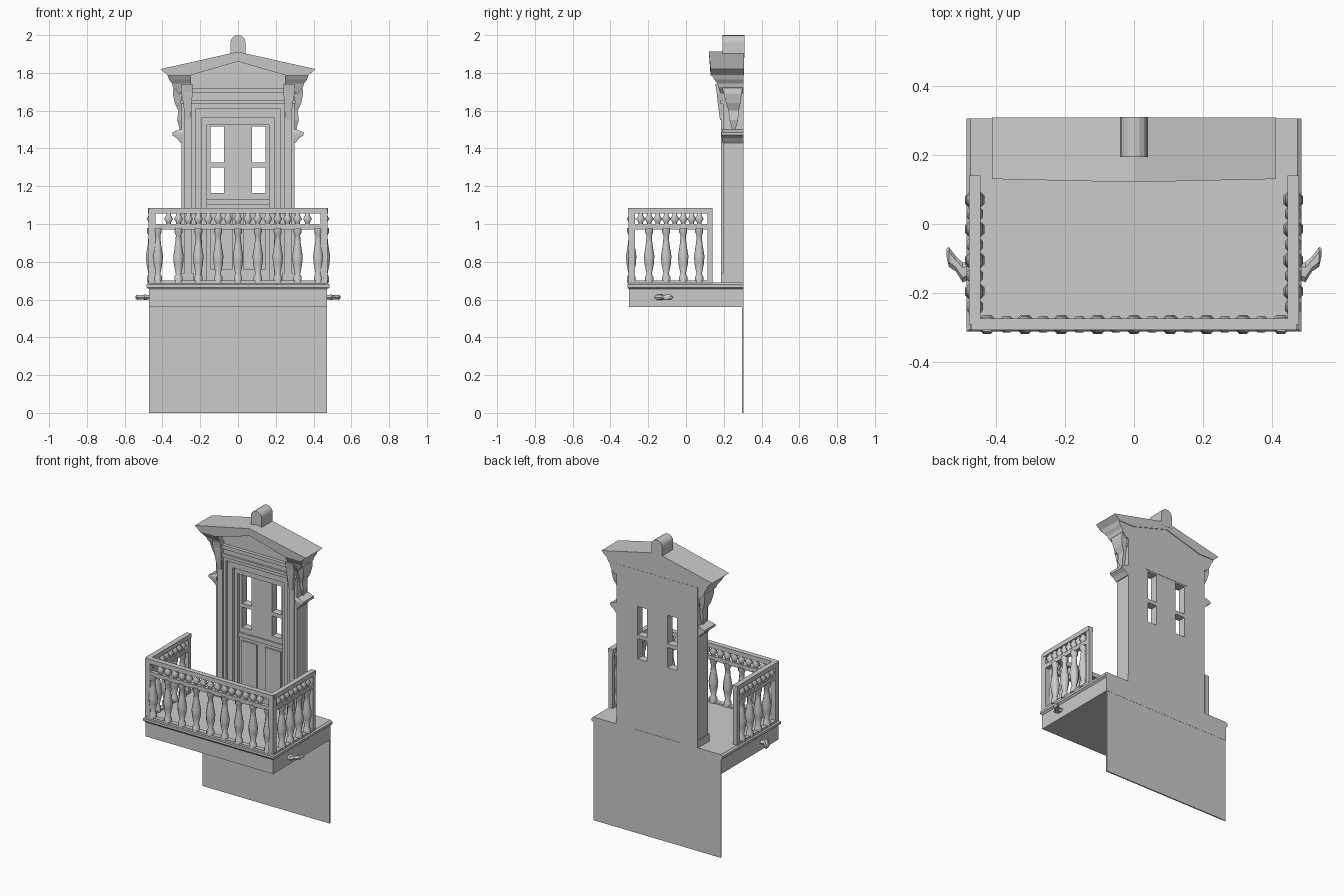
import bpy, bmesh, math

if "Cube" in bpy.data.objects:
    bpy.data.objects.remove(bpy.data.objects["Cube"])


def make(name, verts, faces):
    me = bpy.data.meshes.new(name)
    me.from_pydata(verts, [], faces)
    bm = bmesh.new()
    bm.from_mesh(me)
    bmesh.ops.recalc_face_normals(bm, faces=bm.faces)
    bm.to_mesh(me)
    bm.free()
    ob = bpy.data.objects.new(name, me)
    bpy.context.collection.objects.link(ob)
    return ob


def loft(name, sections):
    """Stack rings of equal vertex count, capped at both ends."""
    n = len(sections[0])
    verts = [p for s in sections for p in s]
    faces = [tuple(range(n)), tuple(range(len(verts) - n, len(verts)))]
    for k in range(len(sections) - 1):
        for i in range(n):
            j = (i + 1) % n
            faces.append((k*n + i, k*n + j, (k+1)*n + j, (k+1)*n + i))
    return make(name, verts, faces)


def rect(x0, x1, y0, y1, z):
    return [(x0, y0, z), (x1, y0, z), (x1, y1, z), (x0, y1, z)]


def box(name, x0, x1, y0, y1, z0, z1):
    return loft(name, [rect(x0, x1, y0, y1, z0), rect(x0, x1, y0, y1, z1)])


def prism(name, pts, y0, y1):
    return loft(name, [[(x, y, z) for x, z in pts] for y in (y0, y1)])


def lathe(name, x, y, profile, n=8):
    ob = loft(name, [[(x + r*math.cos(2*math.pi*(i+.5)/n), y + r*math.sin(2*math.pi*(i+.5)/n), z)
                      for i in range(n)] for r, z in profile])
    for p in ob.data.polygons:
        p.use_smooth = len(p.vertices) == 4
    return ob


def surround(name, xi, xo, zi, zo, y):
    """Door surround: two jambs and a header as one U-shaped prism."""
    prism(name, [(-xo, .68), (-xo, zo), (xo, zo), (xo, .68),
                 (xi, .68), (xi, zi), (-xi, zi), (-xi, .68)], y, .305)


# Wall plate below and balcony slab with a lipped edge
box("wall_plate", -.47, .47, .296, .304, 0, .57)
loft("balcony_slab", [rect(-a, a, -b, .305, z) for a, b, z in
                      [(.472, .303, .56), (.472, .303, .655), (.484, .31, .665),
                       (.484, .31, .68), (.472, .303, .69)]])

# Door leaf with four window openings
leaf = box("door_leaf", -.24, .24, .25, .303, .68, 1.6)
for s in (-1, 1):
    for z0, z1 in ((1.165, 1.3), (1.325, 1.515)):
        c = box("window_cutter", s*.11 - .035, s*.11 + .035, .1, .4, z0, z1)
        c.hide_render = True
        m = leaf.modifiers.new("window", 'BOOLEAN')
        m.object = c
        m.operation = 'DIFFERENCE'
        m.solver = 'EXACT'
        bpy.context.view_layer.objects.active = leaf
        bpy.ops.object.modifier_apply(modifier=m.name)
        bpy.data.objects.remove(c)
    # Lower door panels
    box("door_panel", min(s*.03, s*.145), max(s*.03, s*.145), .24, .252, .76, 1.08)
box("door_mid_rail", -.165, .165, .242, .252, 1.1, 1.13)

# Stepped surround
surround("outer_surround", .225, .30, 1.61, 1.76, .195)
surround("middle_surround", .19, .235, 1.565, 1.62, .213)
surround("inner_surround", .165, .2, 1.525, 1.58, .232)
for s in (-1, 1):
    x0, x1 = sorted((s*.245, s*.283))
    box("pilaster_strip", x0, x1, .186, .2, .73, 1.62)
    x0, x1 = sorted((s*.235, s*.303))
    box("pilaster_base", x0, x1, .184, .304, .68, .74)
box("entablature_lower", -.305, .305, .182, .3, 1.635, 1.655)
box("entablature_upper", -.305, .305, .172, .3, 1.695, 1.72)

# Pediment: recessed triangle under a thick gabled roof
prism("tympanum", [(-.31, 1.70), (.31, 1.70), (.31, 1.80), (0, 1.88), (-.31, 1.80)], .195, .304)
gable = [(-.41, 1.82), (0, 1.912), (.41, 1.82), (.37, 1.785),
         (.26, 1.785), (0, 1.86), (-.26, 1.785), (-.37, 1.785)]
loft("gabled_roof", [[(x, .13 - max(0, z - 1.82)*.1, z) for x, z in gable],
                     [(x, .308, z) for x, z in gable]])

# Finial with a rounded top
arc = [(.04*math.cos(math.pi*i/8), 1.96 + .04*math.sin(math.pi*i/8)) for i in range(9)]
prism("finial", [(-.04, 1.88), (.04, 1.88)] + arc, .193, .309)

# Capitals, scroll brackets and side ledges
for s in (-1, 1):
    def stack(name, rows):
        loft(name, [rect(*sorted((s*a, s*b)), c, d, z) for a, b, c, d, z in rows])
    stack("capital", [(.25, .315, .185, .304, 1.69), (.25, .345, .172, .304, 1.725),
                      (.25, .35, .165, .304, 1.745), (.25, .365, .15, .304, 1.765),
                      (.25, .375, .135, .304, 1.79)])
    stack("side_bracket", [(.29, .308, .245, .262, 1.5), (.29, .322, .23, .275, 1.55),
                           (.29, .316, .225, .28, 1.6), (.29, .335, .212, .288, 1.64),
                           (.29, .345, .2, .295, 1.69), (.29, .34, .19, .3, 1.73)])
    stack("front_bracket", [(.25, .28, .18, .2, 1.55), (.245, .29, .168, .2, 1.64),
                            (.24, .3, .162, .2, 1.7), (.24, .3, .155, .2, 1.74)])
    stack("side_ledge", [(.29, .305, .195, .304, 1.43), (.29, .325, .19, .304, 1.455),
                         (.29, .348, .188, .304, 1.47), (.29, .348, .188, .304, 1.485),
                         (.29, .31, .195, .304, 1.5)])

# Railing rails
for label, z0, z1, t in (("bottom", .685, .7, .016), ("middle", .972, 1.0, .013), ("top", 1.055, 1.085, .017)):
    box(label + "_rail_front", -.462 - t + .01, .462 + t - .01, -.29 - t, -.29 + t, z0, z1)
    for s in (-1, 1):
        box(label + "_rail_side", s*.46 - t, s*.46 + t, -.29, .14, z0, z1)

# Balusters, upper beads and end posts
turned = [(.024, .69), (.024, .72), (.015, .735), (.027, .79), (.03, .83),
          (.018, .9), (.015, .94), (.023, .955), (.023, .98)]
bead = [(.012, .99), (.014, 1.01), (.026, 1.027), (.014, 1.045), (.012, 1.06)]
spots = [(x, -.29) for x in (-.315, -.21, -.105, 0, .105, .21, .315)]
spots += [(s*.46, y) for s in (-1, 1) for y in (-.195, -.105, -.015, .07)]
for x, y in spots:
    lathe("baluster", x, y, turned)
    lathe("upper_bead", x, y, bead)
for x in (-.3675, -.2625, -.1575, -.0525, .0525, .1575, .2625, .3675):
    lathe("upper_bead", x, -.29, bead)
for s in (-1, 1):
    for y in (-.24, -.15, -.06, .03):
        lathe("upper_bead", s*.46, y, bead)
    lathe("front_baluster_outer", s*.425, -.29, turned)
    box("corner_post", s*.456 - .018, s*.456 + .018, -.305, -.27, .68, 1.08)
    box("end_post", s*.46 - .015, s*.46 + .015, .115, .14, .68, 1.08)

# Small hooks on the slab sides
for s in (-1, 1):
    ring = [(.465, -.13, .014), (.495, -.14, .016), (.515, -.115, .012), (.535, -.095, .016), (.542, -.082, .006)]
    loft("side_hook", [[(s*x, y + 1.8*r*math.cos(math.pi*i/3), .612 + r*math.sin(math.pi*i/3))
                        for i in range(6)] for x, y, r in ring])
